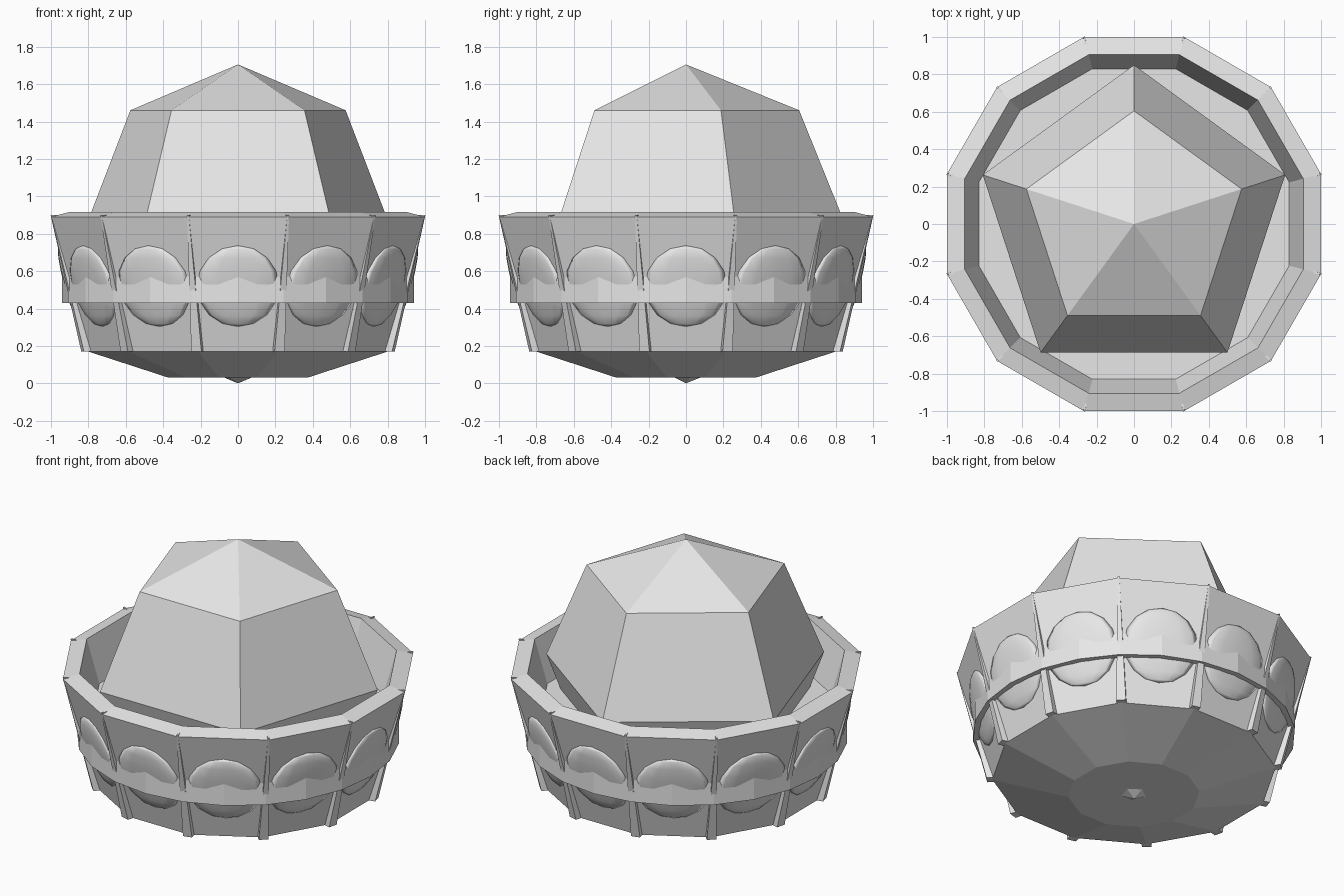
import bpy, bmesh
from math import pi, cos, sin, atan2
from mathutils import Matrix, Vector

cube = bpy.data.objects.get("Cube")
if cube:
    bpy.data.objects.remove(cube, do_unlink=True)

grey = bpy.data.materials.new("light grey")
grey.use_nodes = True
grey.diffuse_color = (0.8, 0.8, 0.8, 1)
grey.node_tree.nodes["Principled BSDF"].inputs["Base Color"].default_value = (0.8, 0.8, 0.8, 1)


def finish(name, bm, smooth=False):
    bmesh.ops.recalc_face_normals(bm, faces=bm.faces)
    for f in bm.faces:
        f.smooth = smooth
    mesh = bpy.data.meshes.new(name)
    bm.to_mesh(mesh)
    bm.free()
    mesh.materials.append(grey)
    obj = bpy.data.objects.new(name, mesh)
    bpy.context.collection.objects.link(obj)
    return obj


def lathe(name, profile, sides, phase=0.0, closed=False):
    """Turn a (radius, height) profile into a faceted solid."""
    bm = bmesh.new()
    rings = []
    for r, z in profile:
        if r == 0:
            rings.append([bm.verts.new((0, 0, z))] * sides)
        else:
            angles = [phase + 2 * pi * i / sides for i in range(sides)]
            rings.append([bm.verts.new((r * cos(a), r * sin(a), z)) for a in angles])
    pairs = list(zip(rings, rings[1:]))
    if closed:
        pairs.append((rings[-1], rings[0]))
    for low, high in pairs:
        for i in range(sides):
            j = (i + 1) % sides
            corners = dict.fromkeys((low[i], low[j], high[j], high[i]))
            bm.faces.new(list(corners))
    return finish(name, bm)


SIDES = 12
STEP = 2 * pi / SIDES
FLAT = cos(STEP / 2)  # flat-to-corner ratio

# Cup: shallow base, flared wall, sloped rim and recessed floor
cup = [(0, .03), (.37, .03), (.80, .17), (1.0, .89), (.905, .915), (.83, .64), (0, .64)]
lathe("cup", [(r / FLAT, z) for r, z in cup], SIDES, STEP / 2)

# Band around the cup
lathe("band", [(.905, .43), (.94, .43), (.94, .60), (.905, .60)], 24, closed=True)

# Five-sided gem, its lower tip poking through the base
lathe("gem", [(0, 0), (.605, .245), (.85, .853), (.605, 1.46), (0, 1.705)], 5, pi / 2)

# Tapered ribs along the cup corners
bm = bmesh.new()
for k in range(SIDES):
    turn = Matrix.Rotation((k + .5) * STEP, 4, 'Z')
    ends = []
    for z, inner, outer, half in ((.17, .78, .86, .028), (.90, .98, 1.036, .005)):
        outline = ((inner, -half), (outer, -half), (outer, half), (inner, half))
        ends.append([bm.verts.new(turn @ Vector((x, y, z))) for x, y in outline])
    low, high = ends
    bm.faces.new(low)
    bm.faces.new(high)
    for i in range(4):
        j = (i + 1) % 4
        bm.faces.new((low[i], low[j], high[j], high[i]))
finish("ribs", bm)

# Shallow cabochons set into each cup panel, leaning with the wall
lean = atan2(.20, .72)
bm = bmesh.new()
for k in range(SIDES):
    place = (Matrix.Rotation(k * STEP, 4, 'Z') @ Matrix.Translation((.897, 0, .52))
             @ Matrix.Rotation(lean, 4, 'Y') @ Matrix.Diagonal((.03, .22, .225, 1)))
    bmesh.ops.create_uvsphere(bm, u_segments=12, v_segments=8, radius=1, matrix=place)
finish("cabochons", bm, smooth=True)
